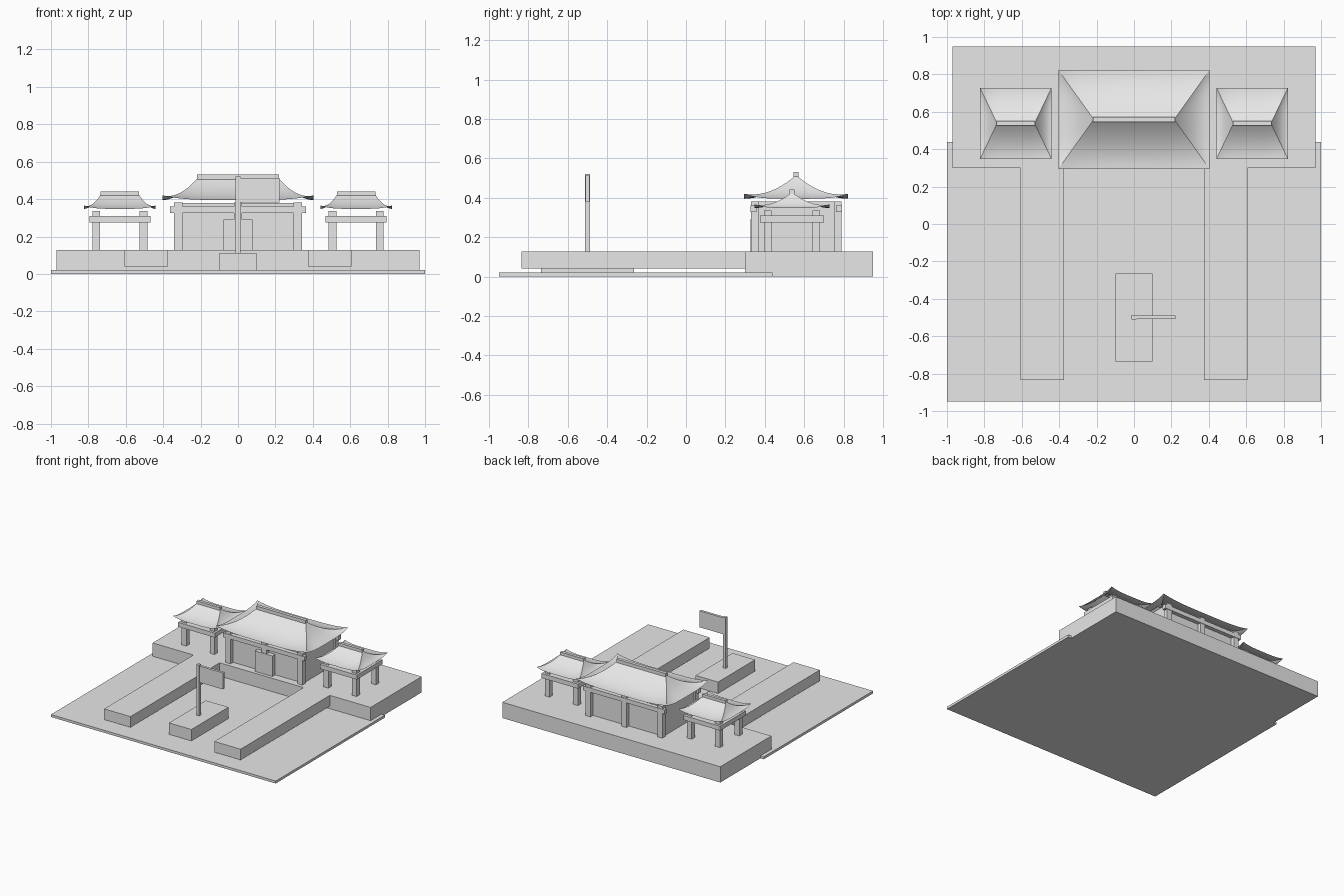
import bpy
import bmesh
from math import radians

if "Cube" in bpy.data.objects:
    bpy.data.objects.remove(bpy.data.objects["Cube"], do_unlink=True)

# One plain grey for the whole model
grey = bpy.data.materials.new("plain_grey")
grey.use_nodes = True
grey.diffuse_color = (0.8, 0.8, 0.8, 1)
grey.node_tree.nodes["Principled BSDF"].inputs["Base Color"].default_value = (0.8, 0.8, 0.8, 1)


def finish(name, bm):
    mesh = bpy.data.meshes.new(name)
    bm.to_mesh(mesh)
    bm.free()
    mesh.materials.append(grey)
    obj = bpy.data.objects.new(name, mesh)
    bpy.context.collection.objects.link(obj)
    return obj


def box(name, x, y, z):
    """Box from (low, high) pairs on each axis."""
    bm = bmesh.new()
    bmesh.ops.create_cube(bm, size=1)
    for v in bm.verts:
        v.co = [sum(r) / 2 + c * (r[1] - r[0]) for r, c in zip((x, y, z), v.co)]
    return finish(name, bm)


def around(centre, half):
    return (centre - half, centre + half)


def hip_roof(name, cx, cy, half_x, half_y, ridge, top, drop, lift, rows=10, cols=24):
    """Concave hipped roof sheet whose corners turn up."""
    bm = bmesh.new()

    def point(side, sign, s, t):
        reach = ridge + (half_x - ridge) * t
        z = top - drop * (1 - (1 - t) ** 1.9) + lift * t ** 2 * s ** 4
        if side == "long":
            return (cx + s * reach, cy + sign * half_y * t, z)
        return (cx + sign * reach, cy + s * half_y * t, z)

    for side in ("long", "short"):
        for sign in (-1, 1):
            grid = [[bm.verts.new(point(side, sign, 2 * i / cols - 1, j / rows))
                     for i in range(cols + 1)] for j in range(rows + 1)]
            for j in range(rows):
                for i in range(cols):
                    bm.faces.new((grid[j][i], grid[j][i + 1],
                                  grid[j + 1][i + 1], grid[j + 1][i]))
    bmesh.ops.remove_doubles(bm, verts=bm.verts, dist=0.0001)
    bm.normal_update()
    bmesh.ops.reverse_faces(bm, faces=[f for f in bm.faces if f.normal.z < 0])
    obj = finish(name, bm)
    bpy.ops.object.select_all(action="DESELECT")
    obj.select_set(True)
    bpy.context.view_layer.objects.active = obj
    bpy.ops.object.shade_smooth_by_angle(angle=radians(25))


FLOOR = 0.127
SIDES = (("right", -1), ("left", 1))

# Ground, terrace and the two raised walkways
box("ground", (-1, 1), (-0.949, 0.439), (0, 0.02))
box("terrace", (-0.97, 0.97), (0.3, 0.949), (0, FLOOR))
for label, sign in SIDES:
    box(label + "_walkway", around(sign * 0.49, 0.117), (-0.834, 0.3), (0.04, FLOOR))

# Flag on its plinth
box("plinth", (-0.1, 0.1), (-0.735, -0.264), (0.02, 0.112))
box("flag_pole", around(0, 0.0125), around(-0.499, 0.0125), (0.112, 0.52))
box("flag", (0.0125, 0.222), around(-0.499, 0.01), (0.381, 0.513))

# Main hall
HALL_Y = 0.559
box("hall_walls", around(0, 0.33), around(HALL_Y, 0.197), (FLOOR, 0.38))
box("hall_door", around(0, 0.078), (0.326, 0.365), (FLOOR, 0.292))
for label, sign in (("front", -1), ("back", 1)):
    for x in (-0.32, 0, 0.32):
        box("hall_" + label + "_post", around(x, 0.022),
            around(HALL_Y + sign * 0.21, 0.019), (FLOOR, 0.381))
    box("hall_" + label + "_beam", around(0, 0.363),
        around(HALL_Y + sign * 0.217, 0.016), (0.327, 0.361))
hip_roof("hall_roof", 0, HALL_Y, 0.404, 0.264, 0.215, 0.515, 0.12, 0.025)
box("hall_ridge", around(0, 0.22), around(HALL_Y, 0.013), (0.495, 0.531))

# Side pavilions
PAV_Y = 0.538
for label, sign in SIDES:
    cx = sign * 0.632
    name = label + "_pavilion_"
    for dx in (-0.126, 0.126):
        for dy in (-0.123, 0.123):
            box(name + "post", around(cx + dx, 0.021), around(PAV_Y + dy, 0.02), (FLOOR, 0.336))
    box(name + "beam", around(cx, 0.163), around(PAV_Y, 0.163), (0.275, 0.311))
    hip_roof(name + "roof", cx, PAV_Y, 0.191, 0.19, 0.1, 0.428, 0.08, 0.018)
    box(name + "ridge", around(cx, 0.104), around(PAV_Y, 0.012), (0.415, 0.442))
